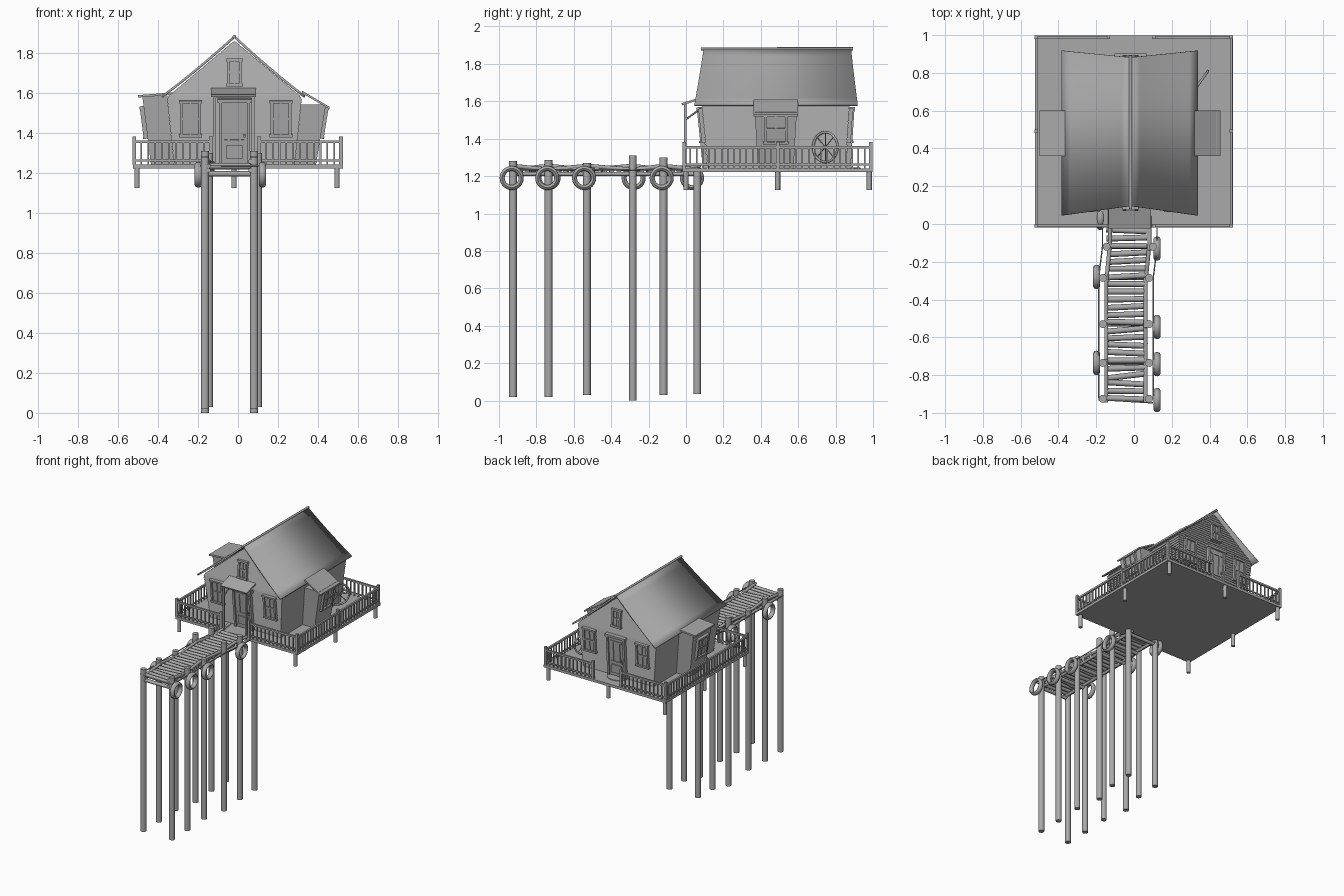
import bpy, bmesh, math, random
from mathutils import Matrix, Vector

if "Cube" in bpy.data.objects:
    bpy.data.objects.remove(bpy.data.objects["Cube"], do_unlink=True)
random.seed(4)

grey = bpy.data.materials.new("plain grey")
grey.use_nodes = True
grey.diffuse_color = (0.4, 0.4, 0.4, 1)
grey.node_tree.nodes["Principled BSDF"].inputs["Base Color"].default_value = (0.4, 0.4, 0.4, 1)

I = Matrix.Identity(4)
DECK = 1.242


def finish(name, bm, smooth=False):
    bmesh.ops.recalc_face_normals(bm, faces=bm.faces)
    mesh = bpy.data.meshes.new(name)
    bm.to_mesh(mesh)
    bm.free()
    mesh.materials.append(grey)
    ob = bpy.data.objects.new(name, mesh)
    bpy.context.collection.objects.link(ob)
    if smooth:
        bpy.ops.object.select_all(action='DESELECT')
        ob.select_set(True)
        bpy.context.view_layer.objects.active = ob
        bpy.ops.object.shade_smooth_by_angle(angle=math.radians(50))
    return ob


def box(bm, loc, size, frame=I):
    m = frame @ Matrix.Translation(loc) @ Matrix.Diagonal((*size, 1))
    bmesh.ops.create_cube(bm, size=1, matrix=m)


def rod(bm, a, b, r, sides=10):
    a, b = Vector(a), Vector(b)
    d = b - a
    m = Matrix.Translation((a + b) / 2) @ d.to_track_quat('Z', 'Y').to_matrix().to_4x4()
    bmesh.ops.create_cone(bm, cap_ends=True, segments=sides, radius1=r, radius2=r, depth=d.length, matrix=m)


def ring(bm, m, major, minor, flat=1.0, n=24, k=8):
    """Torus around the local z axis; flat scales its thickness."""
    loops = []
    for i in range(n):
        a = math.tau * i / n
        loop = []
        for j in range(k):
            b = math.tau * j / k
            rr = major + minor * math.cos(b)
            loop.append(bm.verts.new(m @ Vector((rr * math.cos(a), rr * math.sin(a), minor * flat * math.sin(b)))))
        loops.append(loop)
    for i in range(n):
        p, q = loops[i], loops[(i + 1) % n]
        for j in range(k):
            bm.faces.new((p[j], q[j], q[(j + 1) % k], p[(j + 1) % k]))


def rect(x0, x1, y0, y1, z):
    return [(x0, y0, z), (x1, y0, z), (x1, y1, z), (x0, y1, z)]


def loft(bm, rings):
    rows = [[bm.verts.new(p) for p in r] for r in rings]
    for p, q in zip(rows, rows[1:]):
        for j in range(4):
            bm.faces.new((p[j], p[(j + 1) % 4], q[(j + 1) % 4], q[j]))
    bm.faces.new(rows[0])
    bm.faces.new(rows[-1])


def facing(loc, turn, lean):
    return Matrix.Translation(loc) @ Matrix.Rotation(turn, 4, 'Z') @ Matrix.Rotation(lean, 4, 'X')


# Deck and its short legs
bm = bmesh.new()
box(bm, (0, 0.49, 1.232), (1.05, 1.015, 0.02))
finish("deck", bm)
bm = bmesh.new()
for x in (-0.505, -0.02, 0.495):
    for y in (0, 0.49, 0.98):
        if x != -0.02 or y > 0.9:
            rod(bm, (x, y, 1.125), (x, y, 1.225), 0.014)
finish("deck_legs", bm, True)


# Railing with gaps at the front and back doors
def rail_run(bm, a, b):
    a, b = Vector(a), Vector(b)
    n = round((b - a).length / 0.034)
    along_x = abs(b.x - a.x) > abs(b.y - a.y)
    for z, t in ((1.355, 0.014), (1.262, 0.009)):
        mid = (a + b) / 2
        size = ((b - a).length, t, t) if along_x else (t, (b - a).length, t)
        box(bm, (mid.x, mid.y, z), size)
    for i in range(n + 1):
        p = a.lerp(b, i / n)
        end = i in (0, n)
        w, top = (0.018, 1.382) if end else (0.008, 1.352)
        box(bm, (p.x, p.y, (DECK + top) / 2), (w, w, top - DECK))


bm = bmesh.new()
for y in (-0.01, 0.988):
    rail_run(bm, (-0.518, y), (-0.135, y))
    rail_run(bm, (0.105, y), (0.515, y))
for x in (-0.518, 0.515):
    rail_run(bm, (x, -0.01), (x, 0.49))
    rail_run(bm, (x, 0.49), (x, 0.988))
finish("railing", bm)

# House walls: overlapping boards, flared to the eaves, then the gables
CX, EAVE, PEAK = -0.018, 1.575, 1.857


def outline(z, out):
    if z < EAVE:
        u = (z - DECK) / (EAVE - DECK)
        half, y0, y1 = 0.3 + 0.035 * u, 0.12 - 0.034 * u, 0.85 + 0.022 * u
    else:
        u = (z - EAVE) / (PEAK - EAVE)
        half, y0, y1 = 0.335 * (1 - u) + 0.002, 0.086 + 0.025 * u, 0.872 - 0.012 * u
    return rect(CX - half - out, CX + half + out, y0 - out, y1 + out, z)


bm = bmesh.new()
rings = []
courses = 34
for i in range(courses):
    z0 = 1.24 + (PEAK - 1.24) * i / courses
    z1 = 1.24 + (PEAK - 1.24) * (i + 1) / courses
    rings += [outline(z0, 0.004), outline(z1, 0)]
loft(bm, rings)
finish("house_walls", bm)

# Main roof, slightly sagging, longer at the eaves than at the ridge
bm = bmesh.new()
for reach in (-0.362, 0.352):
    row = []
    for i in range(9):
        t = i / 8
        z = 1.88 - 0.30 * t - 0.03 * t * (1 - t)
        row.append([bm.verts.new((CX + reach * t, y, z)) for y in (0.095 - 0.05 * t, 0.882 + 0.036 * t)])
    for p, q in zip(row, row[1:]):
        bm.faces.new((p[0], p[1], q[1], q[0]))
roof = finish("main_roof", bm, True)
mod = roof.modifiers.new("thickness", 'SOLIDIFY')
mod.thickness, mod.offset = 0.012, 0
bm = bmesh.new()
rod(bm, (CX, 0.08, 1.88), (CX, 0.892, 1.88), 0.009)
finish("ridge_pole", bm, True)


# Windows and doors share a local frame: x wide, z up, -y outward
def window(bm, m, w, h):
    box(bm, (0, 0, 0), (w, 0.012, h), m)
    for s in (-1, 1):
        box(bm, (s * w / 2, -0.006, 0), (0.014, 0.022, h), m)
        box(bm, (0, -0.006, s * h / 2), (w + 0.024, 0.026, 0.014), m)
    box(bm, (0, -0.006, 0), (w, 0.014, 0.01), m)
    box(bm, (0, -0.006, 0), (0.006, 0.012, h), m)


def door(bm, m, w, h):
    box(bm, (0, 0, h / 2), (w, 0.014, h), m)
    for s in (-1, 1):
        box(bm, (s * w / 2, -0.006, h / 2), (0.016, 0.026, h), m)
        box(bm, (s * w / 5, -0.006, h * 0.62), (0.012, 0.014, h * 0.5), m)
    box(bm, (0, -0.006, h), (w + 0.03, 0.03, 0.018), m)
    box(bm, (0, -0.008, h * 0.2), (w * 0.6, 0.014, h * 0.2), m)
    for k in (0.37, 0.87):
        box(bm, (0, -0.006, h * k), (w * 0.7, 0.014, 0.012), m)
    box(bm, (w * 0.36, -0.015, h * 0.45), (0.012, 0.02, 0.012), m)


bw = bmesh.new()
bd = bmesh.new()
for y_low, y_mid, y_top, turn, out in ((0.115, 0.094, 0.094, 0, -1), (0.855, 0.868, 0.87, math.pi, 1)):
    lean = 0.1 if out < 0 else 0.065
    for x in (-0.238, 0.215):
        window(bw, facing((x, y_mid + 0.002 * out, 1.47), turn, lean), 0.09, 0.17)
    window(bw, facing((CX, y_top + 0.002 * out, 1.70), turn, -0.06), 0.062, 0.125)
    door(bd, facing((CX, y_low + 0.006 * out, DECK), turn, lean), 0.14, 0.32)

# Side bays with their own little roofs
bm = bmesh.new()
br = bmesh.new()
bays = ((-1, 0.28, 0.435, 0.478, 1.59, 1.602, 1.588, 0.50), (1, 0.24, 0.39, 0.44, 1.55, 1.61, 1.53, 0.457))
for s, inner, low, high, top, rin, rout, edge in bays:
    x = sorted((s * inner, s * low))
    xt = sorted((s * inner, s * high))
    loft(bm, [rect(*x, 0.385, 0.575, DECK), rect(*xt, 0.368, 0.592, top - 0.008)])
    xa, xb = s * 0.32, s * edge
    loft(br, [[(xa, 0.36, rin - d), (xb, 0.36, rout - d), (xb, 0.6, rout - d), (xa, 0.6, rin - d)] for d in (0.012, 0)])
    lean = math.atan2(high - low, top - DECK)
    m = facing((s * (low + (high - low) * 0.62 + 0.003), 0.48, 1.452), s * math.pi / 2, lean)
    window(bw, m, 0.11, 0.15)
finish("side_bays", bm)
finish("bay_roofs", br)
finish("windows", bw)
finish("doors", bd)

# Front porch roof on two posts, and a round mat at the back door
bm = bmesh.new()
box(bm, (-0.022, 0.035, 1.602), (0.226, 0.12, 0.012), Matrix.Identity(4))
bmesh.ops.rotate(bm, verts=bm.verts, cent=(0, 0.035, 1.602), matrix=Matrix.Rotation(0.3, 3, 'X'))
finish("porch_roof", bm)
bm = bmesh.new()
for x in (-0.118, 0.075):
    box(bm, (x, -0.005, 1.413), (0.013, 0.013, 0.345))
    rod(bm, (x, -0.005, 1.5), (x, 0.09, 1.57), 0.005, 6)
box(bm, (-0.022, -0.005, 1.58), (0.2, 0.012, 0.012))
finish("porch_posts", bm)
bm = bmesh.new()
rod(bm, (CX, 0.85, 1.24), (CX, 0.85, 1.247), 0.083, 20)
finish("back_mat", bm)

# Spoked wheel leaning by the side wall
bm = bmesh.new()
m = facing((0.345, 0.745, 1.355), 0.95, 0) @ Matrix.Rotation(math.pi / 2, 4, 'X')
ring(bm, m, 0.08, 0.007)
for i in range(4):
    a = math.pi * i / 4
    v = Vector((math.cos(a), math.sin(a), 0)) * 0.08
    rod(bm, m @ v, m @ -v, 0.003, 6)
finish("leaning_wheel", bm, True)

# Walkway piles: y, left x, right x, foot, top
piles = [(-0.925, -0.165, 0.08, 0.02, 1.28), (-0.735, -0.165, 0.08, 0.02, 1.285), (-0.53, -0.165, 0.08, 0.03, 1.27),
         (-0.285, -0.165, 0.08, 0.0, 1.31), (-0.12, -0.145, 0.1, 0.03, 1.3), (0.06, -0.145, 0.1, 0.035, 1.24)]
bm = bmesh.new()
bs = bmesh.new()
for y, xl, xr, foot, top in piles:
    for x in (xl, xr):
        rod(bm, (x, y, foot), (x, y, top), 0.021, 12)
    rod(bs, (xl, y, 1.195), (xr, y, 1.195), 0.013)

# Long beams, rails between pile heads, and thin outer ropes
rope = bmesh.new()
for i, (p, q) in enumerate(zip(piles, piles[1:])):
    for k, side in ((1, -1), (2, 1)):
        up = 0.012 * (-1) ** (i + k)
        xi, xj = p[k] - side * 0.018, q[k] - side * 0.018
        rod(bs, (xi, p[0] - 0.02, 1.212), (xj, q[0] + 0.02, 1.212), 0.011)
        rod(bs, (xi, p[0] - 0.02, 1.245 + up), (xj, q[0] + 0.02, 1.245 - up), 0.011)
        rod(rope, (p[k] + side * 0.022, p[0], 1.235), (q[k] + side * 0.022, q[0], 1.235), 0.004, 6)
rod(rope, (-0.187, -0.93, 1.235), (0.1, -0.947, 1.235), 0.004, 6)
finish("walkway_piles", bm, True)
finish("walkway_beams", bs, True)
finish("walkway_ropes", rope, True)

# Uneven log treads
bm = bmesh.new()
for i in range(23):
    y = -0.925 + i * 0.0405
    dy = random.uniform(-0.007, 0.007) * (2.2 if i % 6 == 3 else 1)
    dx = random.uniform(-0.005, 0.005)
    rod(bm, (-0.145 + dx, y - dy, 1.233), (0.068 + dx, y + dy, 1.233), 0.0155, 8)
finish("walkway_treads", bm, True)

# Tyres hung as fenders on the outer sides
bm = bmesh.new()
for x, ys in ((0.122, (-0.932, -0.742, -0.545, -0.13)), (-0.198, (-0.28, -0.735)), (-0.178, (0.032,))):
    for y in ys:
        m = Matrix.Translation((x, y, 1.19)) @ Matrix.Rotation(math.pi / 2, 4, 'Y')
        ring(bm, m, 0.051, 0.0135, 1.35)
finish("tyre_fenders", bm, True)
